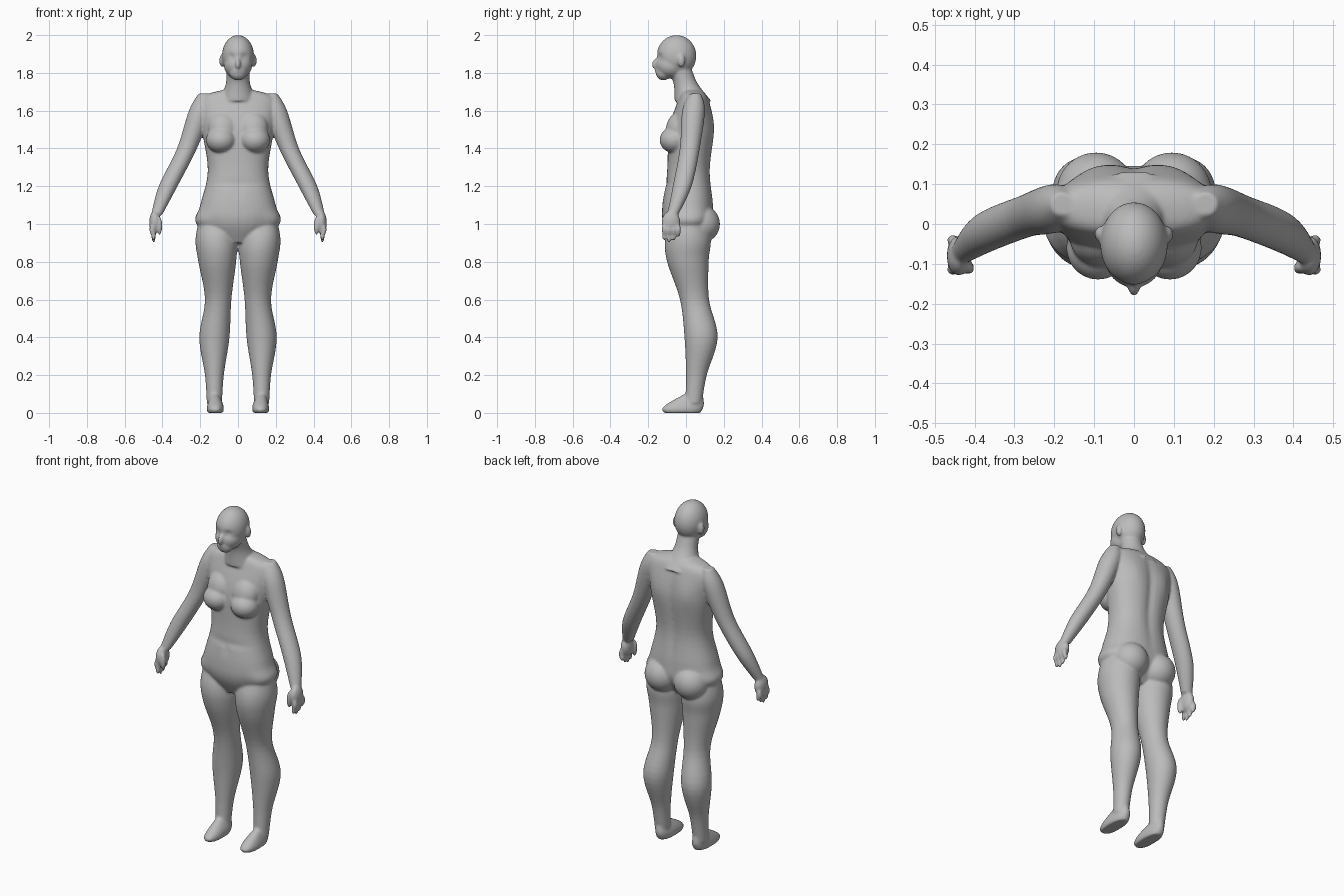
import bpy
import bmesh
import math
from mathutils import Matrix, Vector

default_cube = bpy.data.objects.get("Cube")
if default_cube:
    bpy.data.objects.remove(default_cube, do_unlink=True)


def spline(before, start, end, after, t):
    """Catmull-Rom blend from start to end."""
    leave = (end - before) / 2
    arrive = (after - start) / 2
    ease = t * t * (3 - 2 * t)
    bend = t * (1 - t) * (leave * (1 - t) - arrive * t)
    return start + (end - start) * ease + bend


def refine(rings, steps):
    """Smoothly interpolate a list of cross-sections."""
    padded = [rings[0], *rings, rings[-1]]
    result = []
    for quad in zip(padded, padded[1:], padded[2:], padded[3:]):
        for step in range(steps):
            result.append([spline(*values, step / steps) for values in zip(*quad)])
    result.append(rings[-1])
    return result


def superellipse(angle, power):
    """Point on a unit circle squared off by the power."""
    return [math.copysign(abs(v) ** (2 / power), v) for v in (math.cos(angle), math.sin(angle))]


def tube(bm, rings, side=1, power=2, segments=40, steps=6):
    """Loft closed horizontal rings given as (x, y, z, half width, half depth)."""
    outline = [superellipse(math.tau * i / segments, power) for i in range(segments)]
    loops = []
    for x, y, z, width, depth in refine(rings, steps):
        loops.append([bm.verts.new((side * (x + width * u), y + depth * v, z)) for u, v in outline])
    for low, high in zip(loops, loops[1:]):
        for i in range(segments):
            j = (i + 1) % segments
            bm.faces.new((low[i], low[j], high[j], high[i]))
    bm.faces.new(loops[0])
    bm.faces.new(loops[-1])


def limb(bm, points, side=1, stretch=1.0, power=2):
    """Tube through (x, y, z, radius) points with depth in proportion to width."""
    tube(bm, [(x, y, z, r, r * stretch) for x, y, z, r in points], side, power)


def blob(bm, centre, radii, side=1, tilt=0):
    """Ellipsoid, tilted about the x axis and mirrored by side."""
    x, y, z = centre
    place = Matrix.Translation((side * x, y, z))
    place = place @ Matrix.Rotation(math.radians(tilt), 4, "X") @ Matrix.Diagonal((*radii, 1))
    bmesh.ops.create_uvsphere(bm, u_segments=32, v_segments=20, radius=1, matrix=place)


def sculpt(bm, centre, radii, push):
    """Push the surface around a point along y with a soft brush."""
    for v in bm.verts:
        distance = sum(((p - c) / r) ** 2 for p, c, r in zip(v.co, centre, radii))
        v.co.y += push * math.exp(-distance)


def build_trunk(bm):
    """Torso from shoulders to crotch, and the neck leaning forward."""
    tube(bm, [
        (0, 0.03, 1.71, 0.08, 0.05),
        (0, 0.04, 1.66, 0.2, 0.08),
        (0, 0.03, 1.5, 0.19, 0.12),
        (0, 0.015, 1.28, 0.16, 0.115),
        (0, 0.01, 1.1, 0.2, 0.135),
        (0, 0.01, 1, 0.22, 0.13),
        (0, 0, 0.9, 0.06, 0.07),
    ], power=2.3)
    limb(bm, [(0, -0.03, 1.82, 0.06), (0, 0, 1.74, 0.065), (0, 0.04, 1.65, 0.1)])


def build_head(bm):
    """Cranium, jaw, chin, nose and lips."""
    blob(bm, (0, -0.05, 1.89), (0.085, 0.105, 0.11))
    blob(bm, (0, -0.08, 1.84), (0.075, 0.08, 0.07))
    blob(bm, (0, -0.12, 1.8), (0.045, 0.04, 0.04))
    blob(bm, (0, -0.16, 1.85), (0.014, 0.02, 0.03), tilt=-20)
    blob(bm, (0, -0.15, 1.81), (0.026, 0.015, 0.01))


def build_leg(bm, side):
    """Thigh, knee, calf and ankle, then the foot."""
    limb(bm, [
        (0.12, 0.01, 1.05, 0.08),
        (0.115, 0.01, 0.92, 0.11),
        (0.11, 0.01, 0.8, 0.1),
        (0.105, 0.045, 0.6, 0.07),
        (0.125, 0.08, 0.4, 0.08),
        (0.125, 0.055, 0.2, 0.05),
        (0.125, 0.04, 0.05, 0.04),
    ], side, stretch=1.1)
    limb(bm, [
        (0.125, 0.04, 0.1, 0.02),
        (0.12, 0, 0.05, 0.04),
        (0.12, -0.02, 0.02, 0.045),
        (0.12, -0.02, 0, 0.04),
    ], side, stretch=2.4, power=2.3)


def build_arm(bm, side):
    """Shoulder to wrist, palm, four curled fingers and a thumb."""
    limb(bm, [
        (0.18, 0.05, 1.69, 0.03),
        (0.2, 0.04, 1.6, 0.06),
        (0.27, 0.02, 1.4, 0.053),
        (0.37, -0.02, 1.2, 0.05),
        (0.43, -0.07, 1.05, 0.03),
    ], side)
    blob(bm, (0.44, -0.08, 1.01), (0.03, 0.05, 0.06), side)
    for i, length in enumerate((0.06, 0.07, 0.06, 0.04)):
        y = 0.025 * i - 0.115
        blob(bm, (0.455, y, 0.97), (0.014, 0.014, 0.03), side)
        blob(bm, (0.447, y, 0.97 - length / 2), (0.012, 0.012, length / 2), side)
    blob(bm, (0.415, -0.11, 0.99), (0.014, 0.016, 0.05), side)


def build_curves(bm, side):
    """Breast, buttock and ear."""
    blob(bm, (0.09, -0.06, 1.445), (0.08, 0.08, 0.07), side)
    blob(bm, (0.08, -0.04, 1.51), (0.08, 0.065, 0.09), side, tilt=-17)
    blob(bm, (0.095, 0.08, 1), (0.1, 0.1, 0.1), side)
    blob(bm, (0.085, -0.025, 1.865), (0.014, 0.02, 0.035), side)


def sculpt_details(bm):
    """Eye sockets, shoulder blades, groin, spine, waist fold and navel."""
    for side in (1, -1):
        sculpt(bm, (side * 0.035, -0.15, 1.885), (0.02, 0.04, 0.015), 0.014)
        sculpt(bm, (side * 0.1, 0.15, 1.53), (0.05, 0.06, 0.08), 0.007)
        sculpt(bm, (side * 0.13, -0.1, 1), (0.05, 0.06, 0.06), 0.008)
    sculpt(bm, (0, 0.15, 1.4), (0.03, 0.08, 0.26), -0.014)
    sculpt(bm, (0, -0.1, 1.22), (0.14, 0.06, 0.02), 0.007)
    sculpt(bm, (0, -0.12, 1.17), (0.012, 0.04, 0.015), 0.008)


# Collect every part in one mesh
bm = bmesh.new()
build_trunk(bm)
build_head(bm)
for side in (1, -1):
    build_leg(bm, side)
    build_arm(bm, side)
    build_curves(bm, side)
sculpt_details(bm)
bmesh.ops.recalc_face_normals(bm, faces=bm.faces)
mesh = bpy.data.meshes.new("body")
bm.to_mesh(mesh)
bm.free()
body = bpy.data.objects.new("body", mesh)
bpy.context.collection.objects.link(body)

# Plain grey surface
grey = bpy.data.materials.new("grey")
grey.use_nodes = True
colour = (0.5, 0.5, 0.5, 1)
grey.diffuse_color = colour
grey.node_tree.nodes["Principled BSDF"].inputs["Base Color"].default_value = colour
mesh.materials.append(grey)

# Fuse the parts into one skin and soften the joins
fuse = body.modifiers.new("fuse", "REMESH")
fuse.mode = "VOXEL"
fuse.voxel_size = 0.0065
fuse.use_smooth_shade = True
soften = body.modifiers.new("soften", "SMOOTH")
soften.factor = 0.5
soften.iterations = 8
